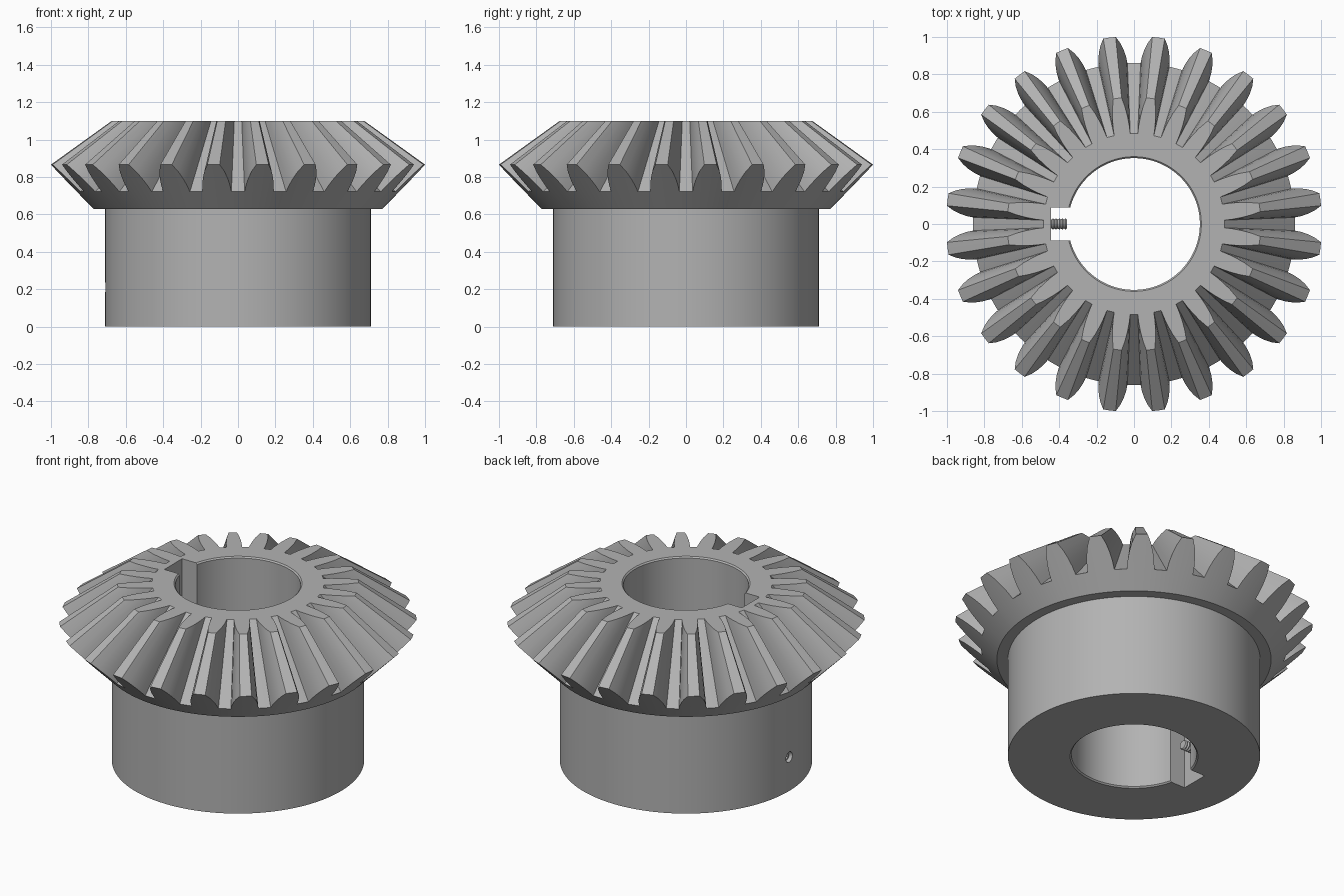
import bpy, bmesh
from math import sin, cos, pi, radians

cube = bpy.data.objects.get("Cube")
if cube:
    bpy.data.objects.remove(cube)

steel = bpy.data.materials.new("plain_steel_grey")
steel.use_nodes = True
GREY = (0.45, 0.45, 0.45, 1)
steel.diffuse_color = GREY
steel.node_tree.nodes["Principled BSDF"].inputs["Base Color"].default_value = GREY


def loft(name, rings, closed=False):
    """Skin rings of equal point count; join last to first, or cap both ends."""
    bm = bmesh.new()
    loops = [[bm.verts.new(p) for p in ring] for ring in rings]
    n = len(loops[0])
    pairs = list(zip(loops, loops[1:]))
    if closed:
        pairs.append((loops[-1], loops[0]))
    else:
        bm.faces.new(loops[0])
        bm.faces.new(loops[-1])
    for a, b in pairs:
        for i in range(n):
            j = (i + 1) % n
            bm.faces.new((a[i], a[j], b[j], b[i]))
    bmesh.ops.recalc_face_normals(bm, faces=bm.faces)
    mesh = bpy.data.meshes.new(name)
    bm.to_mesh(mesh)
    bm.free()
    mesh.materials.append(steel)
    obj = bpy.data.objects.new(name, mesh)
    bpy.context.collection.objects.link(obj)
    return obj


def activate(obj):
    bpy.ops.object.select_all(action='DESELECT')
    obj.select_set(True)
    bpy.context.view_layer.objects.active = obj


def cut(target, cutter):
    mod = target.modifiers.new("cut", 'BOOLEAN')
    mod.operation = 'DIFFERENCE'
    mod.solver = 'EXACT'
    mod.object = cutter
    cutter.hide_render = True
    activate(target)
    bpy.ops.object.modifier_apply(modifier=mod.name)
    bpy.data.objects.remove(cutter)


def smooth(obj):
    activate(obj)
    bpy.ops.object.shade_smooth_by_angle(angle=radians(30))


# Tooth outline: (height fraction, half angle in degrees) from root to tip
TEETH = 24
FLANK = [(0, 5.15), (0.25, 4.75), (0.5, 4.1), (0.75, 3.2), (1, 1.9)]
ROOT, TIP = (0.862, 0.721), (1.005, 0.866)
APEX, TOP = 1.585, 1.1
HUB_R, HUB_TOP, BORE, CHAMFER = 0.71, 0.63, 0.352, 0.008

tooth = [(0, -7.5), (0, -6.3)]
tooth += [(f, -a) for f, a in FLANK] + [(1, 0)]
tooth += [(f, a) for f, a in reversed(FLANK)] + [(0, 6.3)]
outline = [(f, radians(a + (k + 0.5) * 360 / TEETH))
           for k in range(TEETH) for f, a in tooth]


def circle(r, z):
    return [(r * cos(a), r * sin(a), z) for _, a in outline]


def tooth_ring(inner):
    """Outer ends lie on the back cone; inner ends taper to the apex."""
    pts = []
    for f, a in outline:
        r = ROOT[0] + f * (TIP[0] - ROOT[0])
        z = ROOT[1] + f * (TIP[1] - ROOT[1])
        if inner:
            r *= (APEX - TOP) / (APEX - z)
            z = TOP
        pts.append((r * cos(a), r * sin(a), z))
    return pts


# Gear body: bore, hub, back cone and teeth in one skin
gear = loft("bevel_gear_body", [
    circle(BORE, CHAMFER),
    circle(BORE + CHAMFER, 0),
    circle(HUB_R, 0),
    circle(HUB_R, HUB_TOP),
    circle(0.772, HUB_TOP),
    tooth_ring(False),
    tooth_ring(True),
    circle(BORE + CHAMFER, TOP),
    circle(BORE, TOP - CHAMFER),
], closed=True)

# Keyway through the whole bore
KEY_X, KEY_Y = -0.445, 0.087
key = loft("keyway_cutter", [
    [(KEY_X, -KEY_Y, z), (-0.3, -KEY_Y, z), (-0.3, KEY_Y, z), (KEY_X, KEY_Y, z)]
    for z in (-0.1, TOP + 0.1)])
cut(gear, key)

# Set screw hole from the hub wall into the keyway
SCREW_Z, SIDES = 0.21, 24


def screw_ring(x, r, hexagon=False):
    pts = []
    for i in range(SIDES):
        a = 2 * pi * i / SIDES
        rr = r / cos((a + pi / 6) % (pi / 3) - pi / 6) if hexagon else r
        pts.append((x, rr * cos(a), SCREW_Z + rr * sin(a)))
    return pts


cut(gear, loft("screw_hole_cutter", [screw_ring(-0.41, 0.032), screw_ring(-0.8, 0.032)]))
smooth(gear)

# Threaded set screw with a hexagonal socket
START, END, PITCH = -0.358, -0.69, 0.0166
steps = round((START - END) / PITCH)
rings = []
for i in range(steps):
    x = START - i * PITCH
    rings += [screw_ring(x, 0.024), screw_ring(x - PITCH / 2, 0.03)]
rings += [screw_ring(END, 0.026),
          screw_ring(END, 0.014, True),
          screw_ring(END + 0.06, 0.014, True)]
smooth(loft("set_screw", rings))
